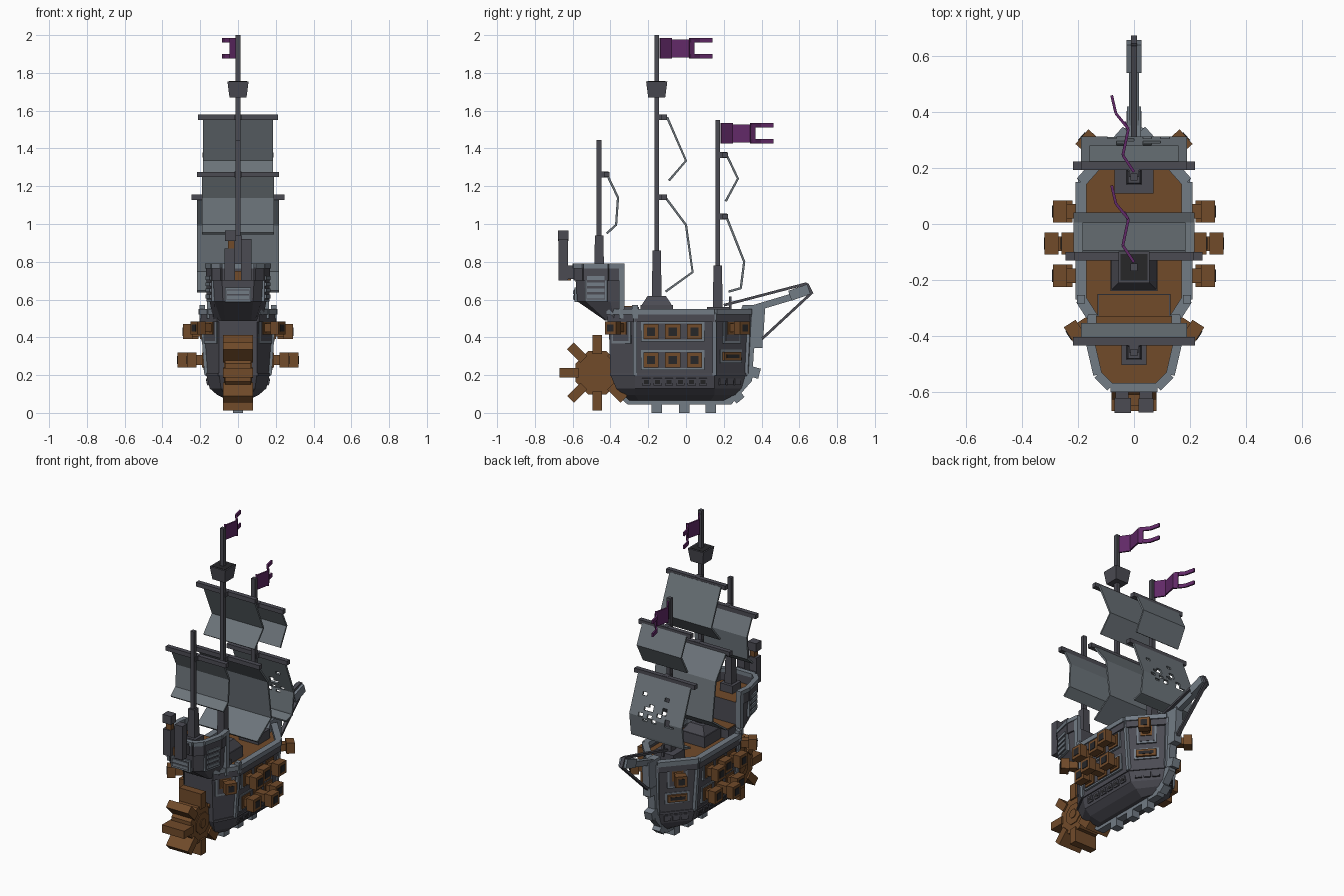
import bpy, bmesh, math, random
from mathutils import Vector, Matrix

cube = bpy.data.objects.get("Cube")
if cube:
    bpy.data.objects.remove(cube, do_unlink=True)
random.seed(4)


def material(name, rgb):
    m = bpy.data.materials.new(name)
    m.use_nodes = True
    m.diffuse_color = (*rgb, 1)
    m.node_tree.nodes["Principled BSDF"].inputs["Base Color"].default_value = (*rgb, 1)
    return m


MATS = [material("dark_timber", (.07, .07, .086)), material("grey_trim", (.17, .2, .235)),
        material("brown_wood", (.165, .07, .023)), material("purple_cloth", (.12, .022, .135)),
        material("black_opening", (.02, .02, .022)), material("sail_grey", (.15, .175, .195))]
DARK, TRIM, BROWN, PURPLE, BLACK, SAIL = range(6)


def finish(name, bm):
    bmesh.ops.recalc_face_normals(bm, faces=bm.faces)
    me = bpy.data.meshes.new(name)
    bm.to_mesh(me)
    bm.free()
    for m in MATS:
        me.materials.append(m)
    ob = bpy.data.objects.new(name, me)
    bpy.context.collection.objects.link(ob)
    return ob


def beam(bm, p, q, w, h, mat=DARK, taper=1):
    """Box from p to q, w wide across and h tall; the far end is scaled by taper."""
    p, q = Vector(p), Vector(q)
    rot = (q - p).to_track_quat('X', 'Z').to_matrix()
    ends = []
    for c, k in ((p, 1), (q, taper)):
        ends.append([bm.verts.new(c + rot @ Vector((0, a * w * k / 2, b * h * k / 2)))
                     for a, b in ((-1, -1), (1, -1), (1, 1), (-1, 1))])
    a, b = ends
    faces = [a, b] + [[a[i], a[(i + 1) % 4], b[(i + 1) % 4], b[i]] for i in range(4)]
    for f in faces:
        bm.faces.new(f).material_index = mat


def block(bm, x, y, z0, z1, sx, sy, mat=DARK, taper=1):
    beam(bm, (x, y, z0), (x, y, z1), sy, sx, mat, taper)


def mirrored(half):
    return half + [(-x, y) for x, y in reversed(half)]


def loft(bm, levels, deck_z):
    """Skin stacked plan outlines; the top cap is decked in brown."""
    rings = [[bm.verts.new((x, y, z)) for x, y in mirrored(h)] for z, h in levels]
    for a, b in zip(rings, rings[1:]):
        for i in range(len(a)):
            j = (i + 1) % len(a)
            bm.faces.new((a[i], a[j], b[j], b[i]))
    bm.faces.new(rings[0])
    bm.faces.new(rings[-1]).material_index = BROWN


def rail(bm, points, z0, z1, w, mat):
    z = (z0 + z1) / 2
    for (ax, ay), (bx, by) in zip(points, points[1:]):
        beam(bm, (ax, ay, z), (bx, by, z), w, z1 - z0, mat)


def prism(bm, profile, half, mat):
    """Extrude a side (y, z) profile across x."""
    f = bm.faces.new([bm.verts.new((-half, y, z)) for y, z in profile])
    f.material_index = mat
    new = bmesh.ops.extrude_face_region(bm, geom=[f])["geom"]
    bmesh.ops.translate(bm, vec=(2 * half, 0, 0), verts=[v for v in new if isinstance(v, bmesh.types.BMVert)])
    for g in bm.faces:
        g.material_index = mat


# Hull
top = [(.1, -.41), (.19, -.27), (.19, .15), (.025, .335)]
wale = [(.1, -.4), (.167, -.27), (.167, .15), (.02, .32)]
bm = bmesh.new()
loft(bm, [(.065, [(.03, -.3), (.05, -.25), (.05, .13), (.01, .24)]),
          (.095, [(.07, -.33), (.11, -.27), (.11, .15), (.02, .27)]),
          (.13, [(.09, -.37), (.15, -.27), (.15, .15), (.02, .3)]),
          (.2, wale), (.5, top)], .5)
finish("hull", bm)

# Bulwark, corner posts and wale mouldings
bm = bmesh.new()
rail(bm, mirrored(top), .48, .525, .025, DARK)
rail(bm, mirrored(top), .52, .55, .04, TRIM)
rail(bm, mirrored(wale), .195, .21, .012, DARK)
for s in (1, -1):
    for a, b in zip(wale[1:], top[1:]):
        beam(bm, (s * a[0], a[1], .2), (s * b[0], b[1], .53), .022, .022, TRIM)
block(bm, 0, -.3, .49, .56, .26, .1)
block(bm, 0, -.3, .56, .565, .25, .09, BROWN)
finish("bulwark_trim", bm)

# Keel, stem and keel teeth
bm = bmesh.new()
prism(bm, [(-.42, .2), (-.4, .13), (-.31, .045), (.24, .045), (.35, .17), (.36, .34),
           (.41, .41), (.42, .57), (.3, .57), (.2, .3), (-.3, .2)], .025, TRIM)
for y, z, deg in ((-.155, .03, 0), (-.01, .03, 0), (.13, .03, 0),
                  (.27, .09, 40), (.36, .215, 75), (.375, .37, 90)):
    d = Vector((0, math.sin(math.radians(deg)), -math.cos(math.radians(deg)))) * .03
    c = Vector((0, y, z))
    beam(bm, c - d, c + d, .055, .055, TRIM)
finish("keel", bm)


# Gun ports: frame plates and guns
def gun(bm, base, direction, length, size=.08):
    p, d = Vector(base), Vector(direction).normalized()
    q = p + d * length
    beam(bm, p - d * .03, p + d * .015, size, size, BROWN)
    beam(bm, p, q - d * .045, size * .65, size * .65, BROWN)
    beam(bm, q - d * .05, q, size, size, BROWN)
    beam(bm, q, q + d * .003, size * .55, size * .55, BLACK)


def panel(bm, c, normal, w, h, t, mat):
    c, n = Vector(c), Vector(normal).normalized()
    beam(bm, c - n * .01, c + n * t, w, h, mat)


guns, frames = bmesh.new(), bmesh.new()
for s in (1, -1):
    for z, wall, reach in ((.43, .186, (.29, .26, .29)), (.28, .175, (.27, .32, .27))):
        panel(frames, (s * wall, -.07, z), (s, 0, 0), .335, .105, .007, TRIM)
        panel(frames, (s * wall, -.07, z), (s, 0, 0), .31, .085, .009, DARK)
        for y, end in zip((-.185, -.07, .045), reach):
            gun(guns, (s * wall, y, z), (s, 0, 0), end - wall)
    # Bow and stern quarter guns
    for x, y, dx, dy in ((.104, .24, .75, .66), (.14, -.34, .84, -.54)):
        n = (s * dx, dy, 0)
        panel(frames, (s * x, y, .43), n, .12, .125, .008, TRIM)
        panel(frames, (s * x, y, .43), n, .095, .1, .01, DARK)
        gun(guns, (s * x, y, .45), n, .11, .07)
    bow = (s * .75, .66, 0)
    panel(frames, (s * .1, .235, .3), bow, .15, .07, .006, TRIM)
    panel(frames, (s * .1, .235, .3), bow, .12, .045, .02, BROWN)
    panel(frames, (s * .1, .235, .3), bow, .09, .02, .022, BLACK)
    # Small lower ports
    for i in range(6):
        c = (s * .159, -.21 + i * .06, .165)
        panel(frames, c, (s, 0, -.2), .044, .038, .007, DARK)
        panel(frames, c, (s, 0, -.2), .026, .02, .008, BLACK)
    for t in (.25, .5, .75):
        panel(frames, (s * (.16 - .14 * t), .15 + .16 * t, .165), bow, .042, .036, .007, DARK)
finish("guns", guns)
finish("gun_port_frames", frames)

# Stern castle
castle = [(.085, -.585), (.13, -.54), (.16, -.41), (.15, -.33)]
bm = bmesh.new()
loft(bm, [(.49, [(.07, -.43), (.09, -.42), (.13, -.38), (.13, -.33)]),
          (.59, [(.08, -.575), (.125, -.53), (.15, -.4), (.145, -.33)]), (.71, castle)], .71)
path = list(reversed(castle)) + [(-x, y) for x, y in castle]
rail(bm, path, .7, .77, .02, DARK)
rail(bm, path, .765, .79, .032, TRIM)
for s in (1, -1):
    block(bm, s * .15, -.34, .5, .79, .03, .03, TRIM)
    block(bm, s * .19, -.27, .5, .57, .03, .03, TRIM)
# Shuttered windows
for c, n, w, h, count in (((.145, -.475, .665), (1, -.23, 0), .12, .15, 4),
                          ((-.145, -.475, .665), (-1, -.23, 0), .12, .15, 4),
                          ((0, -.583, .625), (0, -1, 0), .14, .075, 2)):
    panel(bm, c, n, w, h, .008, TRIM)
    panel(bm, c, n, w - .02, h - .02, .01, DARK)
    for i in range(count):
        z = c[2] + (i - (count - 1) / 2) * (h - .02) / count
        panel(bm, (c[0], c[1], z), n, w - .025, .02, .016, TRIM)
finish("stern_castle", bm)

# Stern funnels
bm = bmesh.new()
for x, z in ((-.043, .87), (.043, .92)):
    block(bm, x, -.65, .7, z, .055, .05)
    block(bm, x, -.605, .71, .78, .045, .06)
block(bm, -.035, -.65, .87, .91, .035, .035, BROWN)
block(bm, -.04, -.65, .91, .965, .06, .055)
block(bm, 0, -.63, .7, .75, .04, .04, BROWN)
finish("stern_funnels", bm)

# Paddle wheel
bm = bmesh.new()
hub = Vector((0, -.47, .213))
turn = Matrix.Rotation(math.pi / 2, 4, 'Y')
for r, depth in ((.125, .14), (.07, .15), (.03, .16)):
    bmesh.ops.create_cone(bm, cap_ends=True, segments=8, radius1=r, radius2=r, depth=depth,
                          matrix=Matrix.Translation(hub) @ Matrix.Rotation(math.pi / 8, 4, 'X') @ turn)
for i in range(8):
    a = i * math.pi / 4
    d = Vector((0, math.cos(a), math.sin(a)))
    beam(bm, hub + d * .1, hub + d * .2, .16 if i % 4 != 2 else .05, .05 if i % 4 != 2 else .16)
for f in bm.faces:
    f.material_index = BROWN
finish("paddle_wheel", bm)

# Masts with stepped feet
bm = bmesh.new()
for y, foot, mid, tip in ((-.155, .5, .86, 2), (.168, .5, .78, 1.55), (-.46, .7, .94, 1.445)):
    block(bm, 0, y, foot, tip, .026, .026)
    block(bm, 0, y, foot, mid, .055, .055, DARK, .8)
    block(bm, 0, y, foot, foot + .06, .09, .09)
block(bm, 0, -.155, .5, .57, .17, .17)
block(bm, 0, -.155, .57, .62, .16, .16, DARK, .6)
block(bm, 0, .17, .5, .56, .14, .12)
finish("masts", bm)

bm = bmesh.new()
block(bm, 0, -.155, 1.67, 1.755, .09, .09, DARK, 1.25)
block(bm, 0, -.155, 1.755, 1.757, .095, .095, BLACK)
finish("lookout_basket", bm)


# Yards and folded sails
def sail(name, mast_y, yard_z, half, profile, torn=False):
    bm = bmesh.new()
    beam(bm, (-half - .028, mast_y + .04, yard_z), (half + .028, mast_y + .04, yard_z), .03, .028)
    beam(bm, (0, mast_y, yard_z), (0, mast_y + .05, yard_z), .035, .03)
    finish(name + "_yard", bm)
    bm = bmesh.new()
    rows = [[bm.verts.new((s * half, y, z)) for s in (-1, 1)] for y, z in profile]
    for a, b in zip(rows, rows[1:]):
        bm.faces.new((a[0], a[1], b[1], b[0]))
    if torn:
        bmesh.ops.subdivide_edges(bm, edges=bm.edges, cuts=11, use_grid_fill=True)
        holes = [f for f in bm.faces if abs(f.calc_center_median().x) < .12
                 and .76 < f.calc_center_median().z < .93 and random.random() < .2]
        bmesh.ops.delete(bm, geom=holes, context='FACES')
    for f in bm.faces:
        f.material_index = SAIL
    ob = finish(name, bm)
    mod = ob.modifiers.new("Thickness", 'SOLIDIFY')
    mod.thickness = .012
    mod.offset = 0


sail("main_upper_sail", -.155, 1.565, .185, [(-.1, 1.565), (0, 1.335), (-.09, 1.23)])
sail("main_lower_sail", -.155, 1.142, .217, [(-.105, 1.135), (0, .995), (.035, .745), (-.108, .642)])
sail("fore_upper_sail", .168, 1.365, .16, [(.215, 1.365), (.275, 1.24), (.21, 1.12)])
sail("fore_lower_sail", .168, 1.04, .19, [(.215, 1.035), (.308, .8), (.29, .66), (.225, .642)], True)
sail("mizzen_sail", -.46, 1.262, .19, [(-.415, 1.255), (-.36, 1.14), (-.37, .995), (-.42, .95)])

# Swallow-tailed flags
wave = [(0, 0), (-.04, .06), (-.02, .155), (-.065, .21), (-.08, .275)]
for name, y0, z0 in (("main_flag", -.137, 1.93), ("fore_flag", .186, 1.48)):
    bm = bmesh.new()
    for i, ((ax, ay), (bx, by)) in enumerate(zip(wave, wave[1:])):
        strips = ((0, .095 if i % 2 else .11),) if i < 2 else ((-.042, .024), (.042, .024))
        for dz, h in strips:
            beam(bm, (ax, y0 + ay, z0 + dz), (bx, y0 + by, z0 + dz), .01, h, PURPLE)
    beam(bm, (-.02, y0 + .15, z0), (-.035, y0 + .18, z0), .01, .09, PURPLE)
    finish(name, bm)

# Bowsprit and stays
bm = bmesh.new()
beam(bm, (0, .33, .545), (0, .58, .62), .035, .035, TRIM)
beam(bm, (0, .55, .62), (0, .65, .655), .055, .055, TRIM)
beam(bm, (0, .2, .57), (0, .64, .685), .022, .014)
beam(bm, (0, .64, .685), (0, .668, .63), .022, .014)
beam(bm, (0, .395, .385), (0, .665, .635), .022, .014)
block(bm, 0, .235, .54, .615, .014, .014)
finish("bowsprit", bm)
